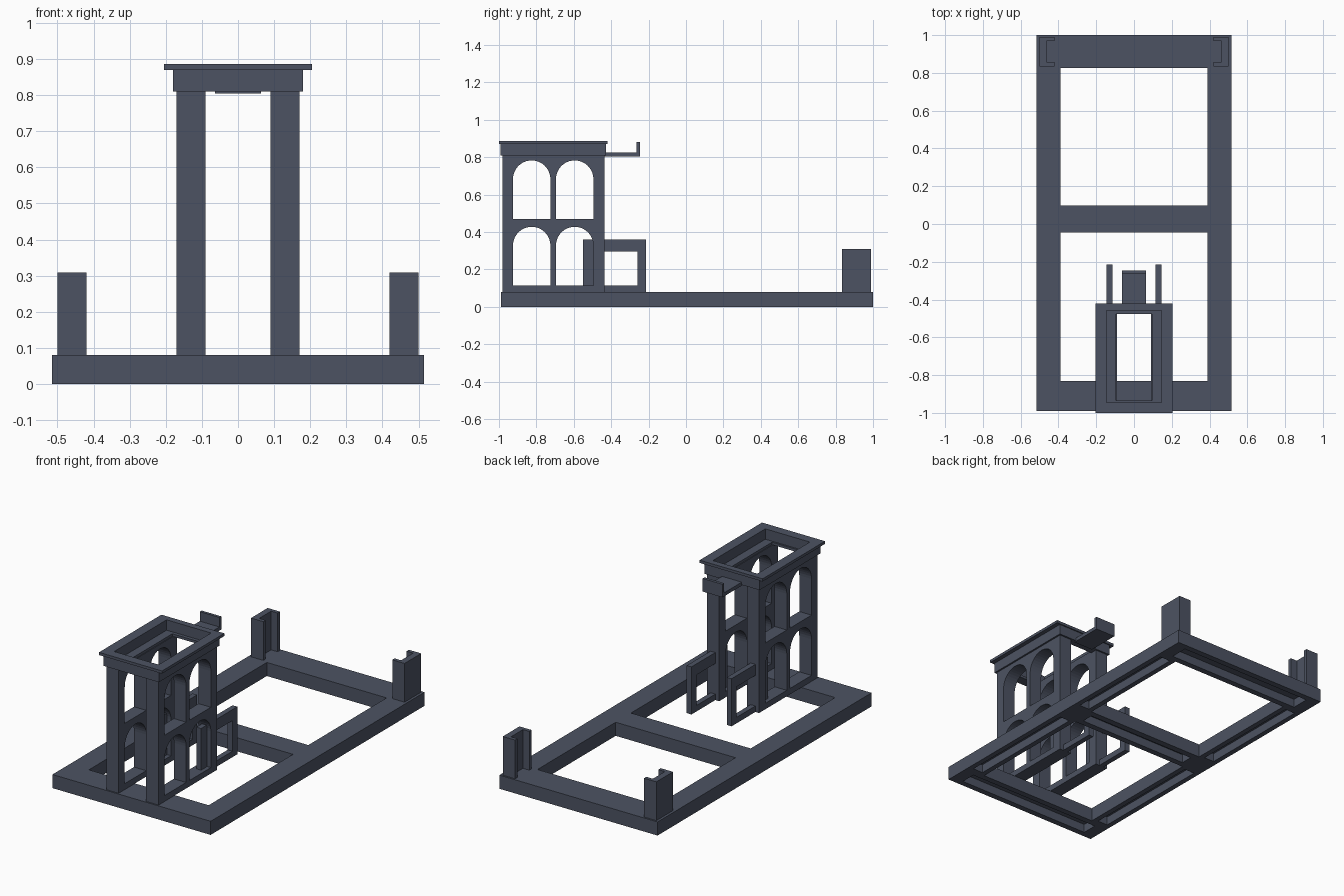
import bpy, bmesh, math
from mathutils import Matrix

if "Cube" in bpy.data.objects:
    bpy.data.objects.remove(bpy.data.objects["Cube"])

slate = bpy.data.materials.new("slate_grey")
slate.diffuse_color = (0.073, 0.086, 0.123, 1)
slate.use_nodes = True
slate.node_tree.nodes["Principled BSDF"].inputs["Base Color"].default_value = slate.diffuse_color

# local (x, y, z) -> world (y, z, x), for panels drawn in side elevation
SIDE = Matrix(((0, 0, 1, 0), (1, 0, 0, 0), (0, 1, 0, 0), (0, 0, 0, 1)))


def rect(x0, x1, y0, y1):
    return [(x0, y0), (x1, y0), (x1, y1), (x0, y1)]


def arch(x0, x1, y0, spring, n=20):
    r, c = (x1 - x0) / 2, (x0 + x1) / 2
    return [(x0, y0), (x1, y0)] + [
        (c + r * math.cos(math.pi * i / n), spring + r * math.sin(math.pi * i / n))
        for i in range(n + 1)]


def plate(name, outlines, d0, d1, frame=None):
    """Extruded flat profile; the outlines after the first are holes."""
    curve = bpy.data.curves.new(name, 'CURVE')
    curve.dimensions = '2D'
    curve.fill_mode = 'BOTH'
    curve.extrude = (d1 - d0) / 2
    for pts in outlines:
        s = curve.splines.new('POLY')
        s.points.add(len(pts) - 1)
        for p, co in zip(s.points, pts):
            p.co = (co[0], co[1], 0, 1)
        s.use_cyclic_u = True
    ob = bpy.data.objects.new(name, curve)
    bpy.context.collection.objects.link(ob)
    bpy.ops.object.select_all(action='DESELECT')
    ob.select_set(True)
    bpy.context.view_layer.objects.active = ob
    bpy.ops.object.convert(target='MESH')
    ob = bpy.context.object
    ob.name = name
    m = Matrix.Translation((0, 0, (d0 + d1) / 2))
    ob.data.transform(frame @ m if frame else m)
    bm = bmesh.new()
    bm.from_mesh(ob.data)
    bmesh.ops.remove_doubles(bm, verts=bm.verts, dist=1e-5)
    bmesh.ops.recalc_face_normals(bm, faces=bm.faces)
    for f in bm.faces:
        f.smooth = False
    bm.to_mesh(ob.data)
    bm.free()
    ob.data.materials.clear()
    ob.data.materials.append(slate)
    return ob


# Base frame with two large openings
base = plate("base_frame", [rect(-.515, .515, -.99, 1.0),
                            rect(-.39, .39, .097, .825),
                            rect(-.39, .39, -.83, -.045)], 0, .08)

# Grooves cut into the underside of every beam
grooves = [rect(-.44, .44, .86, .965), rect(-.44, .44, -.955, -.865),
           rect(-.36, .36, -.01, .06)]
for s in (-1, 1):
    a, b = sorted((s * .42, s * .485))
    grooves += [rect(a, b, .11, .81), rect(a, b, -.81, -.06)]
for g in grooves:
    cutter = plate("groove_cutter", [g], -.05, .05)
    mod = base.modifiers.new("groove", 'BOOLEAN')
    mod.operation = 'DIFFERENCE'
    mod.solver = 'EXACT'
    mod.object = cutter
    bpy.context.view_layer.objects.active = base
    bpy.ops.object.modifier_apply(modifier=mod.name)
    bpy.data.objects.remove(cutter)

# Tower side walls with two storeys of paired arches, and rear window frames
arches = [arch(y, y + .2, z, z + .213)
          for y in (-.925, -.695) for z in (.115, .47)]
for s, side in ((-1, "left"), (1, "right")):
    a, b = sorted((s * .09, s * .17))
    plate(side + "_arcade_wall", [rect(-.982, -.437, .08, .81)] + arches, a, b, SIDE)
    a, b = sorted((s * .115, s * .146))
    plate(side + "_window_frame", [rect(-.552, -.215, .08, .36),
                                   rect(-.495, -.26, .115, .295)], a, b, SIDE)
    # Channel shaped corner posts, open toward the centre
    post = [(.5, .835), (.5, .99), (.42, .99), (.42, .968), (.462, .968),
            (.462, .857), (.42, .857), (.42, .835)]
    plate(side + "_corner_post", [[(s * x, y) for x, y in post]], .08, .308)

# Entablature, inner ledge and roof cornice
well = rect(-.145, .145, -.945, -.457)
plate("entablature", [rect(-.18, .18, -.993, -.427), well], .81, .87)
plate("inner_ledge", [rect(-.15, .15, -.95, -.452),
                      rect(-.094, .094, -.935, -.477)], .81, .825)
plate("roof_cornice", [rect(-.205, .205, -1.0, -.42), well], .87, .886)

# Rear balcony: floor slab with an upturned end panel
plate("balcony", [[(-.44, .805), (-.247, .805), (-.247, .882), (-.264, .882),
                   (-.264, .826), (-.44, .826)]], -.064, .064, SIDE)
